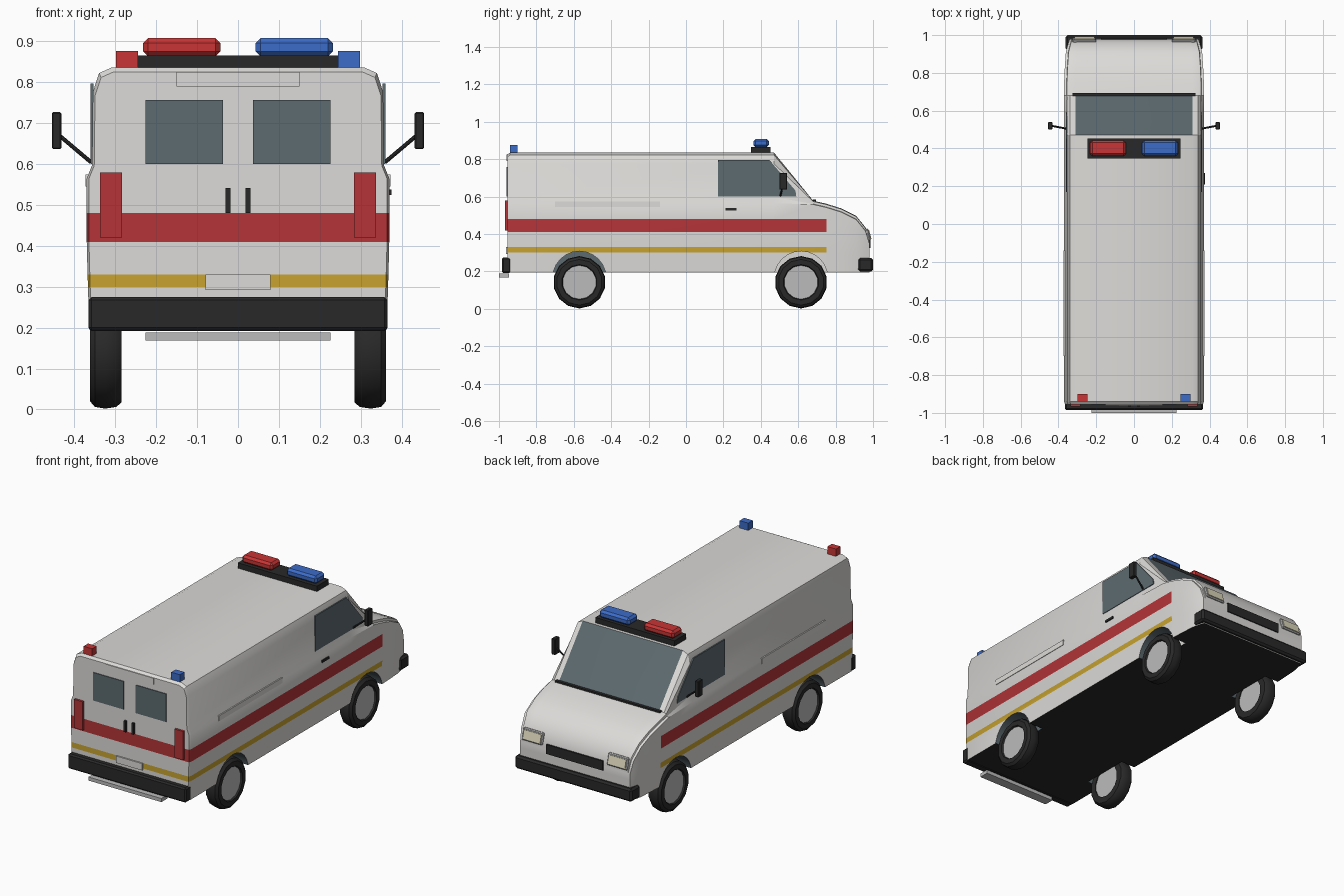
import bpy, bmesh, math
from mathutils import Vector, Matrix

cube = bpy.data.objects.get("Cube")
if cube:
    bpy.data.objects.remove(cube, do_unlink=True)


def material(name, r, g, b):
    m = bpy.data.materials.new(name)
    m.use_nodes = True
    m.diffuse_color = (r, g, b, 1)
    m.node_tree.nodes["Principled BSDF"].inputs["Base Color"].default_value = (r, g, b, 1)
    return m


WHITE = material("white paint", .72, .71, .69)
RED = material("stripe red", .46, .035, .04)
YELLOW = material("stripe yellow", .58, .37, .03)
TRIM = material("black trim", .022, .022, .022)
GLASS = material("grey glass", .11, .145, .16)
STEEL = material("light steel", .5, .5, .5)
LAMP_RED = material("lamp red", .58, .035, .035)
LAMP_BLUE = material("lamp blue", .045, .15, .58)
LENS = material("headlight lens", .72, .68, .5)
BODY_MATS = [WHITE, RED, YELLOW, TRIM, GLASS]


def finish(bm, name, mats, smooth=None):
    bmesh.ops.recalc_face_normals(bm, faces=bm.faces)
    mesh = bpy.data.meshes.new(name)
    bm.to_mesh(mesh)
    bm.free()
    for m in mats:
        mesh.materials.append(m)
    ob = bpy.data.objects.new(name, mesh)
    bpy.context.collection.objects.link(ob)
    if smooth:
        shade(ob, smooth)
    return ob


def shade(ob, degrees):
    bpy.ops.object.select_all(action='DESELECT')
    ob.select_set(True)
    bpy.context.view_layer.objects.active = ob
    bpy.ops.object.shade_smooth_by_angle(angle=math.radians(degrees))


def box(name, mat, xs, ys, zs, bevel=0, tilt=0):
    """Box from three (low, high) ranges, tilted about x."""
    bm = bmesh.new()
    bmesh.ops.create_cube(bm, size=1)
    size = [r[1] - r[0] for r in (xs, ys, zs)]
    mid = [(r[0] + r[1]) / 2 for r in (xs, ys, zs)]
    bmesh.ops.scale(bm, vec=size, verts=bm.verts)
    if bevel:
        bmesh.ops.bevel(bm, geom=bm.edges[:], offset=bevel, segments=1, affect='EDGES')
    bmesh.ops.transform(bm, matrix=Matrix.Translation(mid) @ Matrix.Rotation(tilt, 4, 'X'),
                        verts=bm.verts)
    return finish(bm, name, [mat])


def pair(name, mat, xs, ys, zs, **kw):
    box("left_" + name, mat, xs, ys, zs, **kw)
    box("right_" + name, mat, (-xs[1], -xs[0]), ys, zs, **kw)


def cylinder(name, mat, a, b, radius, sides):
    a, b = Vector(a), Vector(b)
    bm = bmesh.new()
    bmesh.ops.create_cone(bm, cap_ends=True, segments=sides, radius1=radius,
                          radius2=radius, depth=(b - a).length)
    turn = (b - a).to_track_quat('Z', 'Y').to_matrix().to_4x4()
    bmesh.ops.transform(bm, matrix=Matrix.Translation((a + b) / 2) @ turn, verts=bm.verts)
    return finish(bm, name, [mat], 40)


# Body shell: cross-sections lofted along the length (y, top height, width factor)
SECTIONS = [(-.955, .825, .985), (-.94, .836, 1), (.47, .836, 1), (.68, .578, 1),
            (.75, .562, 1), (.83, .537, .99), (.91, .497, .975), (.96, .435, .94), (.98, .37, .92)]
LOWER = [(.364, .195), (.367, .30), (.368, .33), (.37, .41), (.37, .48), (.37, .565)]
UPPER = [(.357, .12), (.355, .78), (.34, .95), (.31, 1)]   # x, share of height above belt


def section(y, top, width):
    belt = min(.565, top - .02)
    squash = (belt - .195) / .37 if y > .76 else 1
    half = [(x, .195 + (z - .195) * squash) for x, z in LOWER[:-1]]
    half.append((LOWER[-1][0], belt))
    half += [(x, belt + f * (top - belt)) for x, f in UPPER]
    right = [(x * width, y, z) for x, z in half]
    return right + [(-x, y, z) for x, y, z in reversed(right)]


def body_colour(level, front_y):
    if front_y < .76 and level in (1, 3):
        return 2 if level == 1 else 1
    return 0


bm = bmesh.new()
rings = [[bm.verts.new(p) for p in section(*s)] for s in SECTIONS]
n = len(rings[0])
roof = n // 2 - 1
for i, (a, b) in enumerate(zip(rings, rings[1:])):
    for j in range(n):
        k = (j + 1) % n
        face = bm.faces.new((a[j], a[k], b[k], b[j]))
        if j == n - 1:
            face.material_index = 3            # underside
        elif j == roof:
            face.material_index = 4 if i == 2 else 0   # windscreen
        else:
            face.material_index = body_colour(min(j, n - 2 - j), SECTIONS[i + 1][0])
for ring, y in ((rings[0], -1), (rings[-1], 1)):
    for j in range(roof):
        face = bm.faces.new((ring[j], ring[j + 1], ring[n - 2 - j], ring[n - 1 - j]))
        face.material_index = body_colour(j, y)
body = finish(bm, "body", BODY_MATS)

# Wheel arches cut into the body
AXLES = {"rear": -.57, "front": .615}
for end, y in AXLES.items():
    for side in (1, -1):
        bm = bmesh.new()
        bmesh.ops.create_cone(bm, cap_ends=True, segments=24, radius1=.143, radius2=.143, depth=.2)
        bmesh.ops.transform(bm, matrix=Matrix.Translation((side * .375, y, .165))
                            @ Matrix.Rotation(math.pi / 2, 4, 'Y'), verts=bm.verts)
        for f in bm.faces:
            f.material_index = 0 if len(f.verts) > 4 and end == "front" else 4
        cutter = finish(bm, "arch_cutter", BODY_MATS)
        cutter.hide_render = True
        mod = body.modifiers.new("arch", 'BOOLEAN')
        mod.operation, mod.solver, mod.object = 'DIFFERENCE', 'EXACT', cutter
        bpy.context.view_layer.objects.active = body
        bpy.ops.object.modifier_apply(modifier=mod.name)
        bpy.data.objects.remove(cutter, do_unlink=True)
shade(body, 30)

# Wheels: lathed tyre plus recessed hub disc
TYRE = [(.285, .09), (.285, .125), (.298, .136), (.325, .14), (.35, .136), (.362, .122), (.362, .095), (.35, .088)]
SIDES = 14
for end, y in AXLES.items():
    for side, word in ((1, "left"), (-1, "right")):
        bm = bmesh.new()
        loops = []
        for s in range(SIDES):
            a = 2 * math.pi * s / SIDES
            loops.append([bm.verts.new((side * x, y + r * math.sin(a), .142 - r * math.cos(a)))
                          for x, r in TYRE])
        for s in range(SIDES):
            p, q = loops[s], loops[(s + 1) % SIDES]
            for j in range(len(TYRE)):
                k = (j + 1) % len(TYRE)
                bm.faces.new((p[j], p[k], q[k], q[j]))
        finish(bm, f"{end}_{word}_tyre", [TRIM], 35)
        cylinder(f"{end}_{word}_hub", STEEL, (side * .29, y, .142), (side * .354, y, .142), .092, SIDES)

# Cab side windows
for side, word in ((1, "left"), (-1, "right")):
    bm = bmesh.new()
    outline = [(.17, .60), (.17, .797), (.445, .797), (.585, .632), (.59, .60)]
    base = bm.faces.new([bm.verts.new((side * .3535, y, z)) for y, z in outline])
    out = bmesh.ops.extrude_face_region(bm, geom=[base])
    bmesh.ops.translate(bm, vec=(side * .007, 0, 0),
                        verts=[v for v in out["geom"] if isinstance(v, bmesh.types.BMVert)])
    finish(bm, word + "_cab_window", [GLASS])

    # Door mirrors
    cylinder(word + "_mirror_arm", TRIM, (side * .36, .505, .605), (side * .437, .52, .67), .005, 8)
pair("mirror", TRIM, (.432, .455), (.5, .54), (.637, .727), bevel=.003)

# Side details
pair("side_rail", WHITE, (.364, .373), (-.70, -.14), (.545, .575))
box("door_handle", TRIM, (.365, .376), (.21, .27), (.525, .538))
box("windscreen_seal", TRIM, (-.325, .325), (.678, .694), (.572, .584))

# Rear doors
pair("rear_window", GLASS, (.037, .226), (-.959, -.952), (.60, .757))
pair("rear_handle", TRIM, (.018, .03), (-.968, -.95), (.48, .542))
pair("tail_light", RED, (.284, .337), (-.967, -.94), (.42, .58))
box("rear_header", WHITE, (-.15, .15), (-.96, -.95), (.79, .825))
box("number_plate", WHITE, (-.08, .08), (-.963, -.95), (.292, .33))
box("rear_bumper", TRIM, (-.366, .366), (-.985, -.935), (.192, .275), bevel=.008)
box("rear_step", STEEL, (-.226, .226), (-1, -.945), (.168, .188))

# Nose
box("front_bumper", TRIM, (-.362, .362), (.92, 1), (.2, .272), bevel=.01)
box("grille", TRIM, (-.175, .175), (.94, .986), (.325, .378))
pair("headlight_frame", STEEL, (.2, .325), (.94, .982), (.36, .426), bevel=.005, tilt=.25)
pair("headlight", LENS, (.21, .315), (.95, .986), (.369, .417), tilt=.25)

# Roof lights
box("light_bar_base", TRIM, (-.245, .245), (.348, .452), (.832, .866))
box("red_light", LAMP_RED, (-.232, -.043), (.36, .443), (.864, .908), bevel=.012)
box("blue_light", LAMP_BLUE, (.043, .232), (.36, .443), (.864, .908), bevel=.012)
box("rear_red_beacon", LAMP_RED, (-.298, -.245), (-.94, -.9), (.832, .877))
box("rear_blue_beacon", LAMP_BLUE, (.245, .298), (-.94, -.9), (.832, .877))
